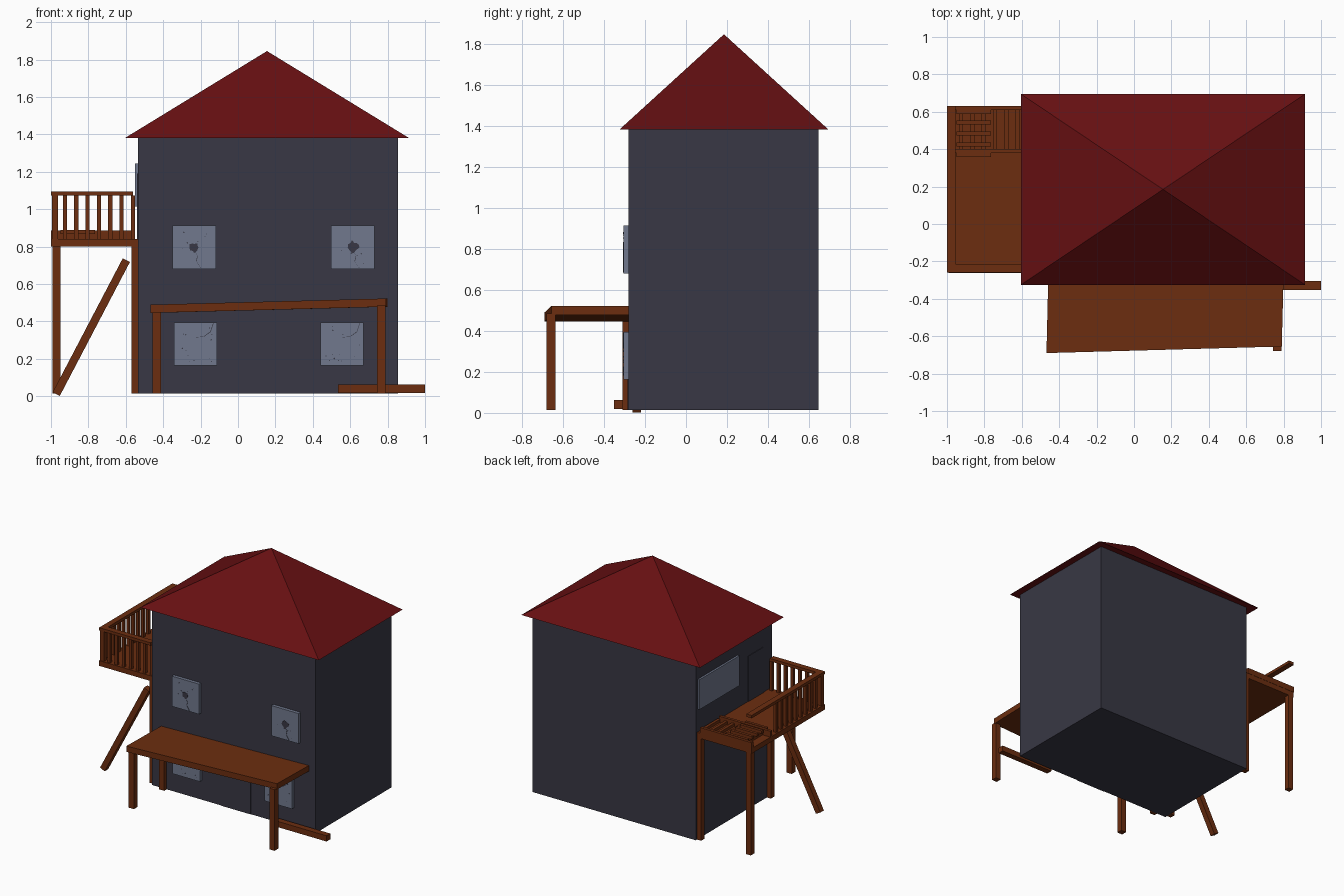
import bpy, bmesh, math, random
from mathutils import Vector

if "Cube" in bpy.data.objects:
    bpy.data.objects.remove(bpy.data.objects["Cube"])

random.seed(4)


def material(name, rgb):
    m = bpy.data.materials.new(name)
    m.diffuse_color = (*rgb, 1)
    m.use_nodes = True
    m.node_tree.nodes["Principled BSDF"].inputs["Base Color"].default_value = m.diffuse_color
    return m


WALL = material("slate wall", (0.040, 0.039, 0.058))
ROOF = material("dark red roof", (0.135, 0.005, 0.006))
WOOD = material("brown wood", (0.150, 0.027, 0.005))
GLASS = material("grey blue glass", (0.165, 0.190, 0.270))

QUADS = [(0, 3, 2, 1), (4, 5, 6, 7), (0, 1, 5, 4), (1, 2, 6, 5), (2, 3, 7, 6), (3, 0, 4, 7)]


def mesh(name, verts, faces, mat):
    me = bpy.data.meshes.new(name)
    me.from_pydata([tuple(v) for v in verts], [], faces)
    bm = bmesh.new()
    bm.from_mesh(me)
    bmesh.ops.recalc_face_normals(bm, faces=bm.faces)
    bm.to_mesh(me)
    bm.free()
    me.materials.append(mat)
    ob = bpy.data.objects.new(name, me)
    bpy.context.collection.objects.link(ob)
    return ob


def box(name, x, y, z, mat):
    v = [(a, b, c) for c in z for a, b in
         ((x[0], y[0]), (x[1], y[0]), (x[1], y[1]), (x[0], y[1]))]
    return mesh(name, v, QUADS, mat)


def beam(name, p, q, w, mat=WOOD):
    """Square bar between two points."""
    p, q = Vector(p), Vector(q)
    d = (q - p).normalized()
    s = d.cross(Vector((0, 1, 0))).normalized() * w / 2
    t = d.cross(s).normalized() * w / 2
    v = [e + a * s + b * t for e in (p, q) for a, b in ((-1, -1), (1, -1), (1, 1), (-1, 1))]
    return mesh(name, v, QUADS, mat)


def plate(name, pts, y, mat, depth=0.002):
    """Thin front-facing plate with an outline in x and z."""
    n = len(pts)
    v = [(a, y, b) for a, b in pts] + [(a, y + depth, b) for a, b in pts]
    f = [tuple(range(n)), tuple(range(n, 2 * n))]
    f += [(i, (i + 1) % n, n + (i + 1) % n, n + i) for i in range(n)]
    return mesh(name, v, f, mat)


def crack(name, pts, w):
    """Jagged tapering line through a few points."""
    n = len(pts)
    up = [(a, b + w * (1 - i / n)) for i, (a, b) in enumerate(pts)]
    plate(name, [(a + w / 2, b) for a, b in pts] + up[::-1], -0.3065, WALL)


# House body and pyramid roof
box("house_walls", (-0.535, 0.855), (-0.28, 0.645), (0.015, 1.38), WALL)
mesh("roof", [(-0.605, -0.325, 1.38), (0.915, -0.325, 1.38), (0.915, 0.695, 1.38),
              (-0.605, 0.695, 1.38), (0.155, 0.185, 1.845)],
     [(3, 2, 1, 0), (0, 1, 4), (1, 2, 4), (2, 3, 4), (3, 0, 4)], ROOF)

# Doors
box("front_door", (0.05, 0.305), (-0.284, -0.278), (0.015, 0.35), WALL)
box("balcony_door", (-0.539, -0.533), (-0.17, 0.01), (0.84, 1.19), WALL)

# Windows with broken glass
for i, (x, z, broken) in enumerate([(-0.35, 0.68, True), (0.497, 0.68, True),
                                    (-0.343, 0.163, False), (0.44, 0.163, False)]):
    box(f"front_window_{i}", (x, x + 0.232), (-0.305, -0.275), (z, z + 0.232), GLASS)
    cx, cz = x + 0.12, z + 0.115
    if broken:
        ring = []
        for k in range(14):
            a, r = math.tau * k / 14, random.uniform(0.018, 0.042)
            ring.append((cx + r * 0.8 * math.cos(a), cz + r * math.sin(a)))
        plate(f"window_hole_{i}", ring, -0.3065, WALL)
        crack(f"window_crack_{i}", [(cx, cz - 0.02), (cx + 0.012, cz - 0.05),
                                    (cx + 0.006, cz - 0.075), (cx + 0.03, cz - 0.11)], 0.005)
    else:
        crack(f"window_crack_{i}", [(x + 0.21, z + 0.225), (x + 0.195, z + 0.18),
                                    (x + 0.16, z + 0.155), (x + 0.11, z + 0.15)], 0.004)
    for k in range(6 if broken else 12):
        sx, sz = x + random.uniform(0.02, 0.21), z + random.uniform(0.02, 0.21)
        r = random.uniform(0.002, 0.005)
        plate(f"window_chip_{i}_{k}", [(sx - r, sz), (sx, sz - r), (sx + r, sz), (sx, sz + r)],
              -0.3065, WALL)
box("balcony_window", (-0.55, -0.53), (0.135, 0.62), (1.015, 1.245), GLASS)

# Sagging porch roof
corners = [(-0.468, -0.69, 0.445), (0.79, -0.655, 0.478), (0.80, -0.27, 0.478), (-0.458, -0.27, 0.445)]
mesh("porch_roof", corners + [(a, b, c + 0.044) for a, b, c in corners], QUADS, WOOD)

# Porch posts, one of them fallen
box("porch_post_front_left", (-0.456, -0.411), (-0.68, -0.635), (0.015, 0.455), WOOD)
box("porch_post_front_right", (0.743, 0.788), (-0.68, -0.635), (0.015, 0.485), WOOD)
box("porch_post_back_left", (-0.456, -0.411), (-0.31, -0.27), (0.015, 0.455), WOOD)
box("fallen_porch_post", (0.535, 1.0), (-0.352, -0.306), (0.018, 0.062), WOOD)

# Balcony deck and posts, one post leaning against the house
box("balcony_deck", (-1.0, -0.53), (-0.26, 0.63), (0.80, 0.84), WOOD)
box("balcony_post_front", (-0.57, -0.53), (-0.26, -0.218), (0.015, 0.80), WOOD)
box("balcony_post_back", (-0.57, -0.53), (0.588, 0.63), (0.015, 0.80), WOOD)
box("balcony_post_outer", (-0.993, -0.95), (0.588, 0.63), (0.015, 0.80), WOOD)
beam("leaning_post", (-0.972, -0.24, 0.011), (-0.597, -0.24, 0.727), 0.043)

# Standing railings
box("front_top_rail", (-1.0, -0.562), (-0.26, -0.215), (1.072, 1.094), WOOD)
box("side_top_rail", (-1.0, -0.955), (-0.215, 0.63), (1.072, 1.094), WOOD)
box("rail_corner_post", (-0.995, -0.963), (-0.255, -0.223), (0.84, 1.072), WOOD)
for i in range(7):
    x = -0.925 + 0.0605 * i
    box(f"front_baluster_{i}", (x - 0.011, x + 0.011), (-0.249, -0.227), (0.84, 1.072), WOOD)
for i in range(9):
    y = -0.175 + 0.06 * i
    box(f"side_baluster_{i}", (-0.989, -0.967), (y - 0.011, y + 0.011), (0.84, 1.072), WOOD)

# Fallen back railing lying on the deck
box("fallen_rail_outer", (-1.0, -0.562), (0.61, 0.632), (0.84, 0.885), WOOD)
box("fallen_rail_inner", (-1.0, -0.562), (0.38, 0.402), (0.84, 0.885), WOOD)
for i in range(7):
    x = -0.925 + 0.0605 * i
    box(f"fallen_baluster_{i}", (x - 0.011, x + 0.011), (0.40, 0.612), (0.842, 0.864), WOOD)

# Loose side balusters lying across it
for i in range(5):
    y = 0.368 + 0.058 * i
    box(f"loose_baluster_{i}", (-0.95, -0.765), (y - 0.011, y + 0.011), (0.866, 0.888), WOOD)
